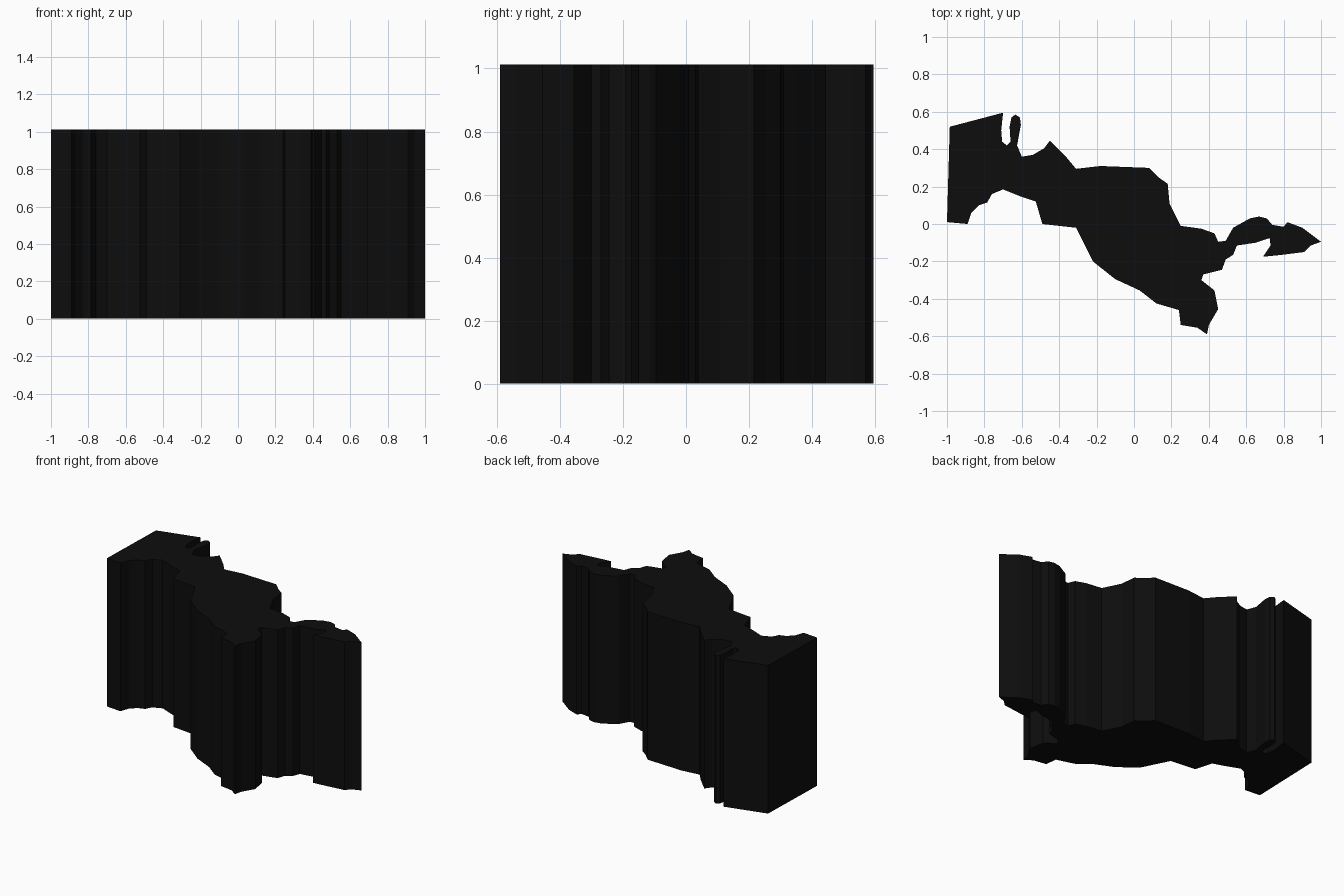
import bpy, bmesh

HEIGHT = 1.013

# Outline of the map slab seen from above, clockwise from the north-west corner
OUTLINE = [
    # north edge with the narrow inlet and finger
    (-.985, .52), (-.70, .595), (-.71, .50), (-.705, .44), (-.68, .42), (-.66, .44),
    (-.665, .52), (-.655, .57), (-.635, .585), (-.61, .57), (-.605, .53), (-.625, .42),
    (-.60, .36), (-.54, .37), (-.48, .405), (-.45, .445), (-.36, .355), (-.31, .295),
    (-.18, .31), (.08, .30), (.13, .25), (.18, .215), (.19, .11), (.25, -.01),
    # eastern arm
    (.36, -.025), (.43, -.05), (.45, -.095), (.49, -.09), (.53, -.02), (.62, .03),
    (.67, .04), (.71, .03), (.74, -.005), (.80, -.015), (.82, .01), (.90, -.02),
    (1.0, -.095), (.945, -.115), (.91, -.15), (.79, -.165), (.69, -.175),
    (.73, -.115), (.725, -.075), (.65, -.10), (.55, -.115), (.53, -.165),
    # southern tip
    (.49, -.19), (.47, -.245), (.37, -.27), (.36, -.30), (.43, -.355), (.45, -.455),
    (.40, -.54), (.39, -.59), (.34, -.555), (.25, -.54), (.24, -.46), (.12, -.425),
    # south-west edge
    (.03, -.355), (-.10, -.295), (-.22, -.20), (-.31, -.02), (-.49, 0), (-.525, .12),
    (-.60, .145), (-.70, .185), (-.76, .16), (-.785, .115), (-.83, .10), (-.87, .06),
    (-.89, 0), (-1.0, .01),
]


def extrude_profile(name, points, height):
    bm = bmesh.new()
    base = bm.faces.new([bm.verts.new((x, y, 0)) for x, y in points])
    top = bmesh.ops.extrude_face_region(bm, geom=[base], use_keep_orig=True)
    verts = [g for g in top["geom"] if isinstance(g, bmesh.types.BMVert)]
    bmesh.ops.translate(bm, verts=verts, vec=(0, 0, height))
    # clean caps for the concave outline
    caps = [f for f in bm.faces if len(f.verts) > 4]
    bmesh.ops.triangulate(bm, faces=caps, ngon_method='EAR_CLIP')
    bmesh.ops.recalc_face_normals(bm, faces=bm.faces)
    mesh = bpy.data.meshes.new(name)
    bm.to_mesh(mesh)
    bm.free()
    obj = bpy.data.objects.new(name, mesh)
    bpy.context.collection.objects.link(obj)
    return obj


# Black extruded map block
slab = extrude_profile("map_block", OUTLINE, HEIGHT)
black = bpy.data.materials.new("black")
black.diffuse_color = (0.004, 0.004, 0.004, 1)
slab.data.materials.append(black)
